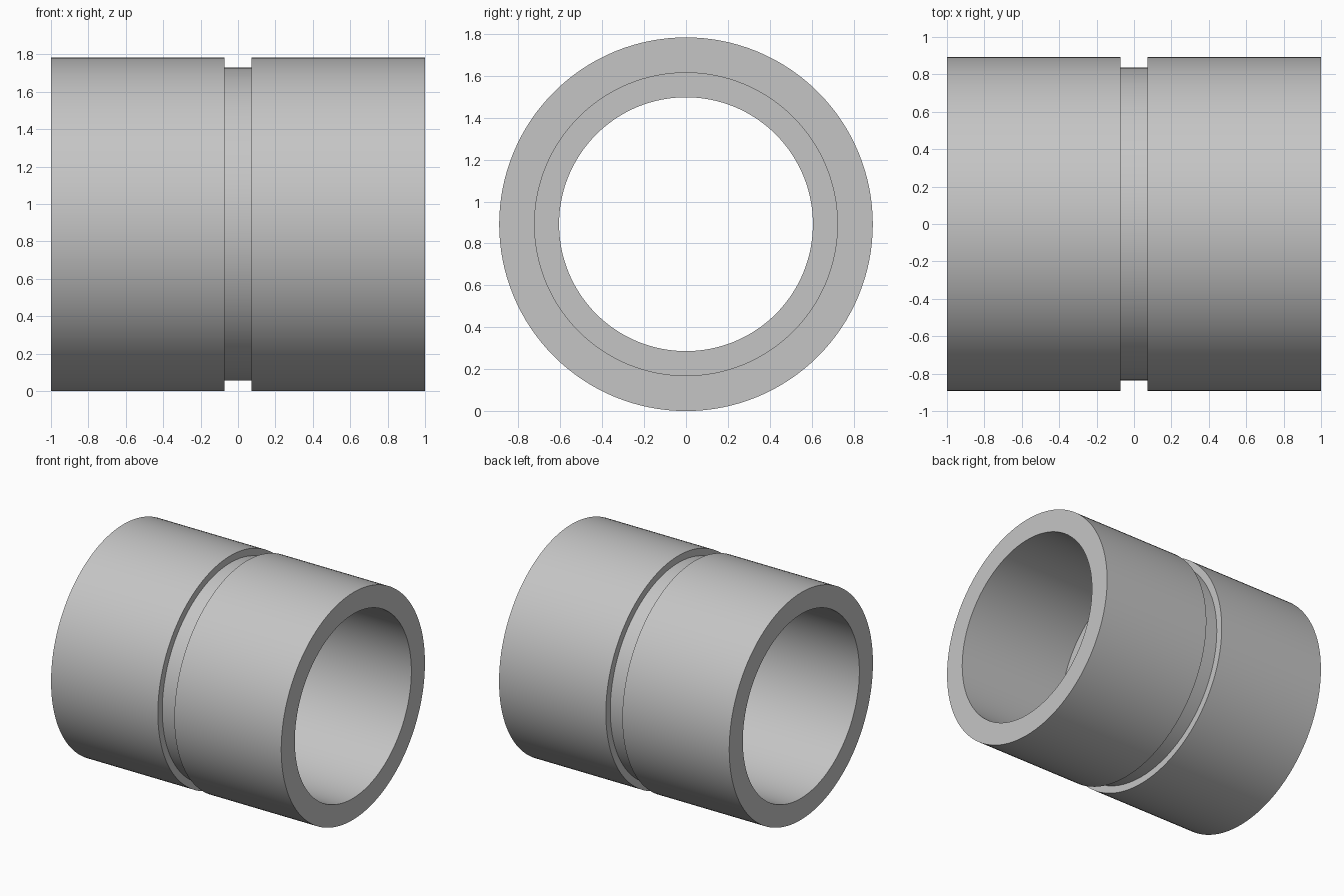
import bpy
import bmesh
import math
from mathutils import Matrix, Vector

default = bpy.data.objects.get("Cube")
if default:
    bpy.data.objects.remove(default, do_unlink=True)

# Main dimensions
OUTER, GROOVE, SOCKET, STOP = 0.892, 0.837, 0.723, 0.606
HALF_LENGTH, HALF_BAND = 1.0, 0.072
SEGMENTS = 128

# Single plain grey
grey = bpy.data.materials.new("light grey")
colour = (0.56, 0.56, 0.56, 1)
grey.use_nodes = True
grey.diffuse_color = colour
grey.node_tree.nodes["Principled BSDF"].inputs["Base Color"].default_value = colour

# Half cross-section (x, radius): inner stop, socket, rim, outer wall, groove
half = [(HALF_BAND, STOP), (HALF_BAND, SOCKET), (HALF_LENGTH, SOCKET),
        (HALF_LENGTH, OUTER), (HALF_BAND, OUTER), (HALF_BAND, GROOVE)]
profile = half + [(-x, r) for x, r in reversed(half)]


def lathe(name, points):
    """Revolve a closed profile around the x axis."""
    bm = bmesh.new()
    rings = []
    for i in range(SEGMENTS):
        turn = Matrix.Rotation(math.tau * i / SEGMENTS, 3, "X")
        rings.append([bm.verts.new(turn @ Vector((x, 0, r))) for x, r in points])
    for i, ring in enumerate(rings):
        following = rings[(i + 1) % SEGMENTS]
        for j in range(len(points)):
            k = (j + 1) % len(points)
            bm.faces.new((ring[j], ring[k], following[k], following[j]))
    bmesh.ops.recalc_face_normals(bm, faces=bm.faces)
    mesh = bpy.data.meshes.new(name)
    bm.to_mesh(mesh)
    bm.free()
    mesh.materials.append(grey)
    obj = bpy.data.objects.new(name, mesh)
    bpy.context.collection.objects.link(obj)
    return obj


# Pipe sleeve resting on the ground
sleeve = lathe("pipe_sleeve", profile)
sleeve.location.z = OUTER
bpy.ops.object.select_all(action="DESELECT")
sleeve.select_set(True)
bpy.context.view_layer.objects.active = sleeve
bpy.ops.object.shade_smooth_by_angle(angle=math.radians(30))
